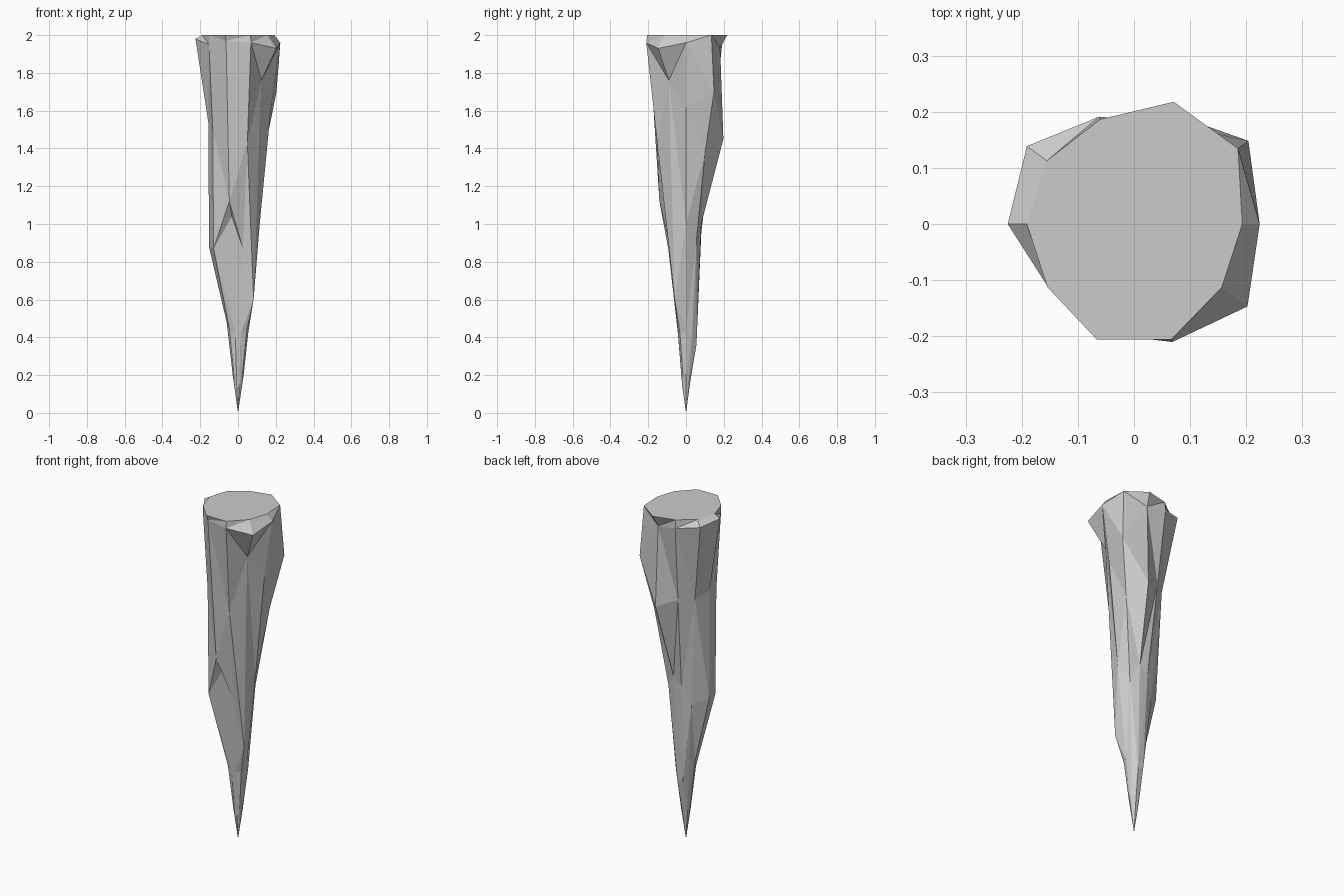
import bpy, bmesh
from math import cos, sin, radians

# Ten facet ridges, one every 36 degrees from +x, each as (radius, height) from rim to near the tip
TOP_RADII = [0.193, 0.229, 0.229, 0.196, 0.192, 0.191, 0.191, 0.216, 0.216, 0.193]
RIDGES = [
    [(0.224, 1.96), (0.175, 1.62), (0.115, 1.00), (0.055, 0.43), (0.030, 0.20)],
    [(0.252, 1.70), (0.172, 1.38), (0.095, 0.92), (0.055, 0.42), (0.026, 0.18)],
    [(0.190, 1.93), (0.208, 1.45), (0.085, 1.00), (0.058, 0.36), (0.026, 0.18)],
    [(0.201, 1.95), (0.150, 1.50), (0.085, 0.95), (0.058, 0.38), (0.025, 0.18)],
    [(0.236, 1.97), (0.150, 1.50), (0.095, 0.85), (0.050, 0.42), (0.025, 0.18)],
    [(0.225, 1.98), (0.156, 1.53), (0.154, 0.88), (0.060, 0.48), (0.028, 0.20)],
    [(0.190, 1.95), (0.165, 1.50), (0.160, 0.87), (0.055, 0.44), (0.025, 0.18)],
    [(0.205, 1.97), (0.148, 1.12), (0.106, 1.04), (0.045, 0.42), (0.021, 0.14)],
    [(0.221, 1.96), (0.160, 1.43), (0.085, 0.87), (0.044, 0.42), (0.021, 0.14)],
    [(0.250, 1.93), (0.154, 1.76), (0.102, 0.60), (0.055, 0.43), (0.028, 0.20)],
]

bm = bmesh.new()

# Ridge vertices
cols = []
for k, (r_top, ridge) in enumerate(zip(TOP_RADII, RIDGES)):
    a = radians(36 * k)
    cols.append([bm.verts.new((r * cos(a), r * sin(a), z))
                 for r, z in [(r_top, 2.0)] + ridge])

# Sides and pointed tip
tip = bm.verts.new((0, 0, 0))
sides = []
for k, a in enumerate(cols):
    b = cols[(k + 1) % len(cols)]
    for i in range(len(a) - 1):
        sides.append(bm.faces.new((a[i], a[i + 1], b[i + 1], b[i])))
    bm.faces.new((a[-1], tip, b[-1]))
bmesh.ops.triangulate(bm, faces=sides, quad_method='SHORT_EDGE')

# Flat top cap
bm.faces.new([c[0] for c in cols])
bmesh.ops.recalc_face_normals(bm, faces=bm.faces[:])

mesh = bpy.data.meshes.new("stalactite")
bm.to_mesh(mesh)
bm.free()
bpy.context.collection.objects.link(bpy.data.objects.new("stalactite", mesh))
